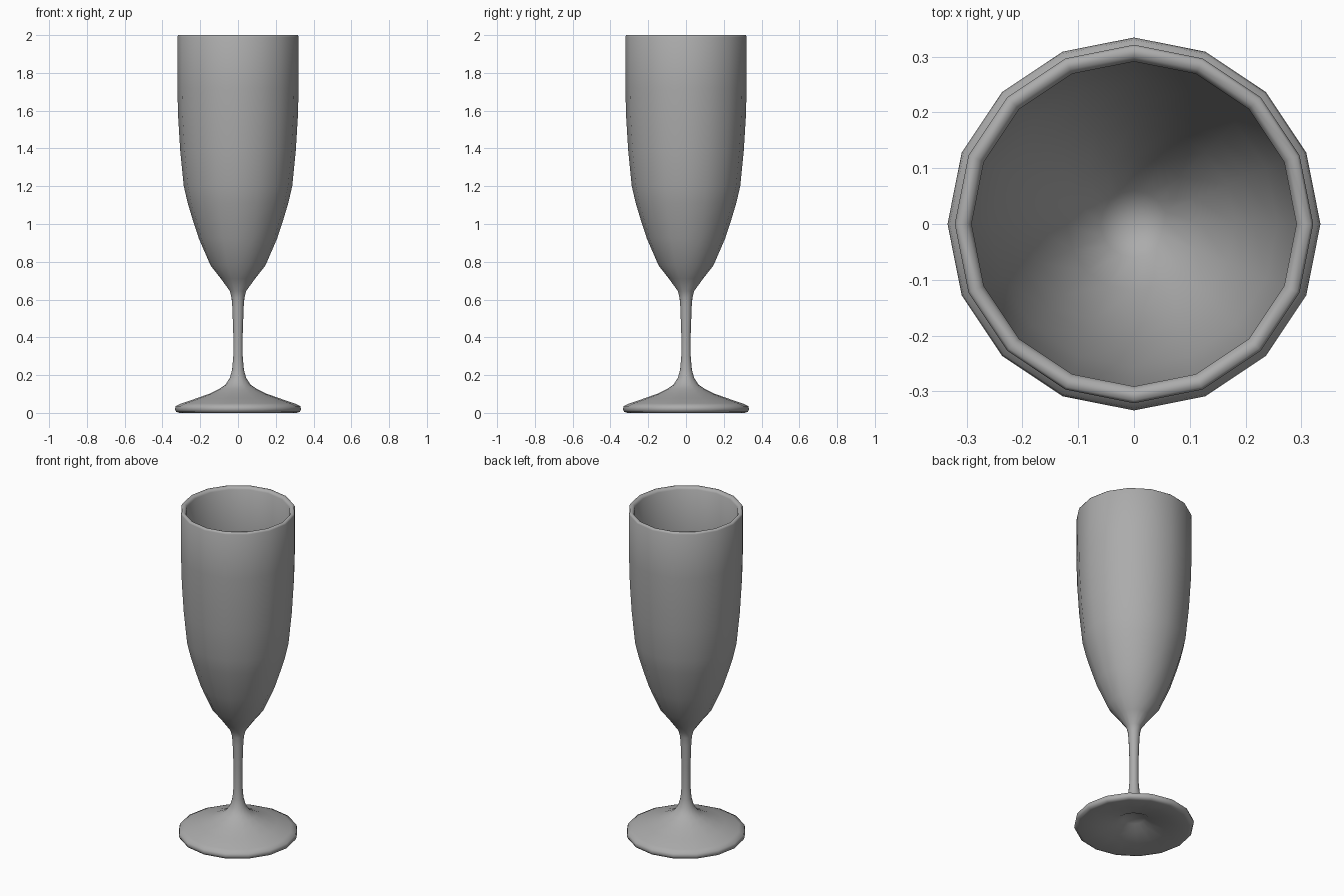
import bpy, bmesh, math

if "Cube" in bpy.data.objects:
    bpy.data.objects.remove(bpy.data.objects["Cube"])

SIDES = 16


def lathe(name, profile, grey):
    """Revolve (radius, height) points around z; radius 0 becomes a pole."""
    bm = bmesh.new()
    rings = []
    for r, z in profile:
        if r == 0:
            rings.append([bm.verts.new((0, 0, z))] * SIDES)
        else:
            rings.append([bm.verts.new((r * math.cos(2 * math.pi * i / SIDES),
                                        r * math.sin(2 * math.pi * i / SIDES), z))
                          for i in range(SIDES)])
    for a, b in zip(rings, rings[1:]):
        for i in range(SIDES):
            j = (i + 1) % SIDES
            bm.faces.new(list(dict.fromkeys((a[i], a[j], b[j], b[i]))))
    bmesh.ops.recalc_face_normals(bm, faces=bm.faces)
    mesh = bpy.data.meshes.new(name)
    bm.to_mesh(mesh)
    bm.free()
    for p in mesh.polygons:
        p.use_smooth = True
    mat = bpy.data.materials.new("dark_glass")
    mat.diffuse_color = (grey, grey, grey, 1)
    mat.use_nodes = True
    mat.node_tree.nodes["Principled BSDF"].inputs["Base Color"].default_value = mat.diffuse_color
    mesh.materials.append(mat)
    obj = bpy.data.objects.new(name, mesh)
    bpy.context.collection.objects.link(obj)
    return obj


# Hollow underside, foot and stem
foot = [(0, 0.072), (0.06, 0.06), (0.105, 0.034), (0.20, 0.02), (0.31, 0.0),
        (0.328, 0.006), (0.334, 0.02), (0.330, 0.036), (0.30, 0.05),
        (0.22, 0.077), (0.15, 0.102), (0.10, 0.127), (0.068, 0.148),
        (0.043, 0.185), (0.031, 0.23), (0.025, 0.30)]
stem = [(0.025, 0.42), (0.030, 0.56), (0.034, 0.61)]

# Outer bowl, rounded rim and inner bowl
outer = [(0.043, 0.645), (0.09, 0.71), (0.145, 0.78), (0.208, 0.925),
         (0.242, 1.03), (0.266, 1.11), (0.287, 1.20), (0.306, 1.39),
         (0.317, 1.57), (0.321, 1.72), (0.321, 1.99)]
rim = [(0.316, 2.0), (0.300, 1.998), (0.291, 1.985)]
inner = [(0.291, 1.72), (0.287, 1.57), (0.277, 1.39), (0.257, 1.20),
         (0.216, 1.03), (0.182, 0.925), (0.12, 0.79), (0.06, 0.71), (0, 0.67)]

lathe("flute_glass", foot + stem + outer + rim + inner, 0.41)
